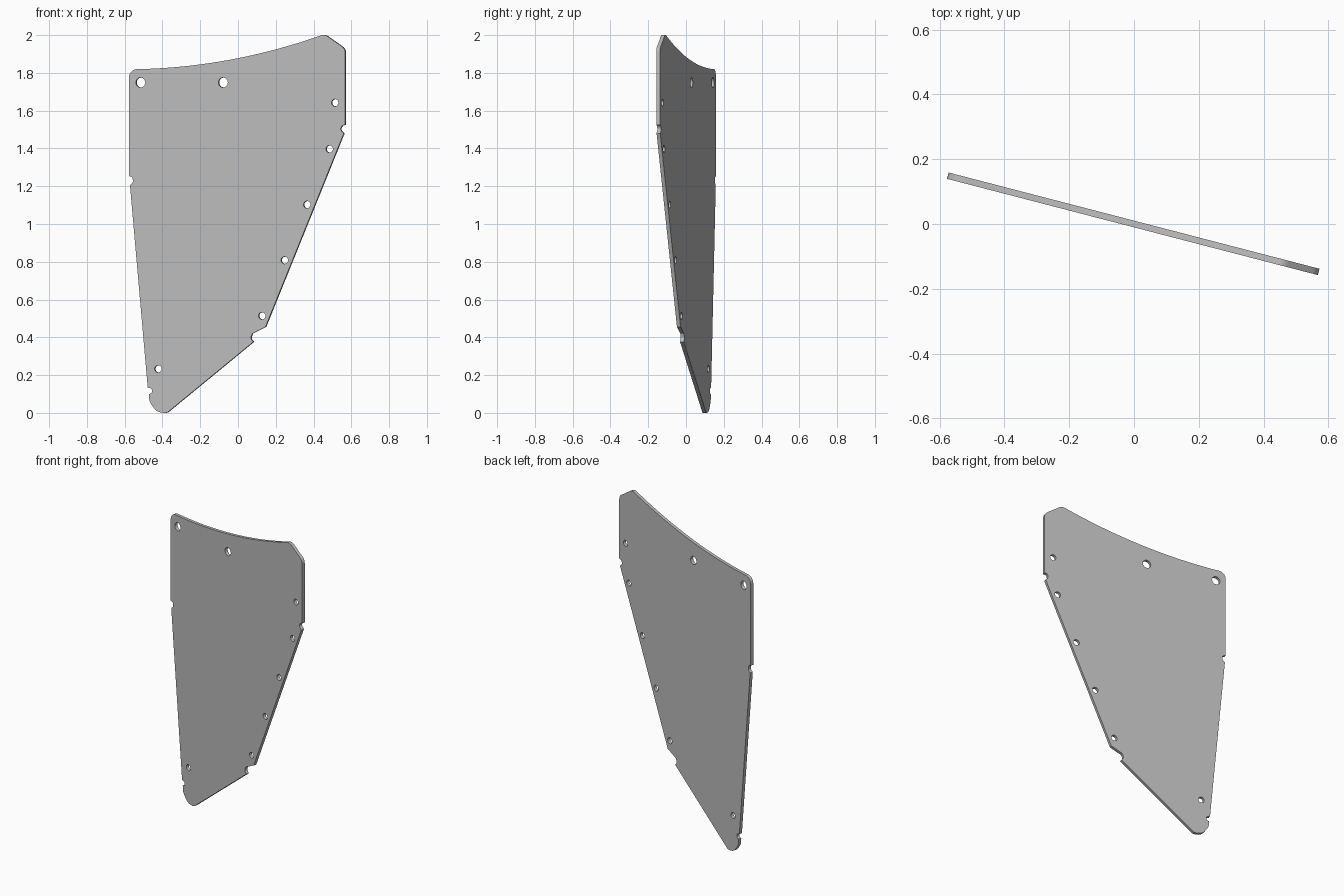
import bpy, math
from mathutils import Vector, Matrix

cube = bpy.data.objects.get("Cube")
if cube:
    bpy.data.objects.remove(cube)

YAW = math.radians(-14.55)
THICK = 0.02
SHIFT = THICK / 2 * math.sin(-YAW)


def flat(x, z):
    """Front-on position to position in the plane of the panel."""
    return Vector(((x + SHIFT) / math.cos(YAW), z))


def fillet(prev, corner, nxt, radius, steps=6):
    """Round a corner with a circular arc tangent to both sides."""
    a, b = (prev - corner).normalized(), (nxt - corner).normalized()
    half = a.angle(b) / 2
    reach = min(radius / math.tan(half), 0.48 * (prev - corner).length,
                0.48 * (nxt - corner).length)
    r = reach * math.tan(half)
    centre = corner + (a + b).normalized() * (r / math.sin(half))
    v0, v1 = corner + a * reach - centre, corner + b * reach - centre
    return [centre + v0.slerp(v1, i / steps) * r for i in range(steps + 1)]


def circle(x, z, r, n=24):
    c = flat(x, z)
    return [c + Vector((math.cos(t), math.sin(t))) * r
            for t in (2 * math.pi * i / n for i in range(n))]


# Outline corners: x, z, corner radius
corners = [
    (0.460, 2.003, 0.04), (0.567, 1.928, 0.04),
    (0.567, 1.524, 0), (0.552, 1.522, 0.01), (0.540, 1.500, 0.015), (0.560, 1.480, 0),
    (0.145, 0.455, 0), (0.075, 0.420, 0.01), (0.066, 0.395, 0.015), (0.081, 0.376, 0),
    (-0.378, -0.001, 0.03), (-0.430, 0.004, 0.07), (-0.470, 0.060, 0.08),
    (-0.472, 0.100, 0), (-0.456, 0.104, 0.01), (-0.456, 0.130, 0.012), (-0.478, 0.134, 0),
    (-0.572, 1.206, 0), (-0.556, 1.220, 0.015), (-0.558, 1.248, 0.012), (-0.577, 1.254, 0),
    (-0.577, 1.813, 0.045),
]
pts = [flat(x, z) for x, z, r in corners]
outline = []
for i, (x, z, r) in enumerate(corners):
    if r:
        outline += fillet(pts[i - 1], pts[i], pts[(i + 1) % len(pts)], r)
    else:
        outline.append(pts[i])

# Sagging top edge, from the left corner up to the peak
start, end = outline[-1], outline[0]
mid = flat(-0.045, 1.828)
for i in range(1, 32):
    t = i / 32
    outline.append(start * (1 - t) ** 2 + mid * 2 * t * (1 - t) + end * t * t)

# Fixing holes: two large at the top, small ones along the edges
loops = [outline]
loops += [circle(x, 1.749, 0.026) for x in (-0.516, -0.079)]
loops += [circle(x, z, 0.019) for x, z in ((0.513, 1.642), (-0.423, 0.233))]
loops += [circle(0.484 - 0.119 * i, 1.397 - 0.2945 * i, 0.019) for i in range(4)]

# Filled, extruded profile
profile = bpy.data.curves.new("panel_profile", "CURVE")
profile.dimensions = "2D"
profile.fill_mode = "BOTH"
profile.extrude = THICK / 2
for loop in loops:
    spline = profile.splines.new("POLY")
    spline.points.add(len(loop) - 1)
    for p, co in zip(spline.points, loop):
        p.co = (co.x, co.y, 0, 1)
    spline.use_cyclic_u = True

panel = bpy.data.objects.new("panel", profile)
bpy.context.collection.objects.link(panel)
panel.matrix_world = Matrix.Rotation(YAW, 4, "Z") @ Matrix.Rotation(math.pi / 2, 4, "X")

grey = bpy.data.materials.new("plain grey")
grey.use_nodes = True
colour = (0.5, 0.5, 0.5, 1)
grey.diffuse_color = colour
grey.node_tree.nodes["Principled BSDF"].inputs["Base Color"].default_value = colour
profile.materials.append(grey)

bpy.ops.object.select_all(action="DESELECT")
panel.select_set(True)
bpy.context.view_layer.objects.active = panel
bpy.ops.object.convert(target="MESH")
bpy.ops.object.mode_set(mode="EDIT")
bpy.ops.mesh.select_all(action="SELECT")
bpy.ops.mesh.remove_doubles(threshold=0.0001)
bpy.ops.mesh.normals_make_consistent(inside=False)
bpy.ops.object.mode_set(mode="OBJECT")
bpy.ops.object.shade_smooth_by_angle(angle=math.radians(30))
